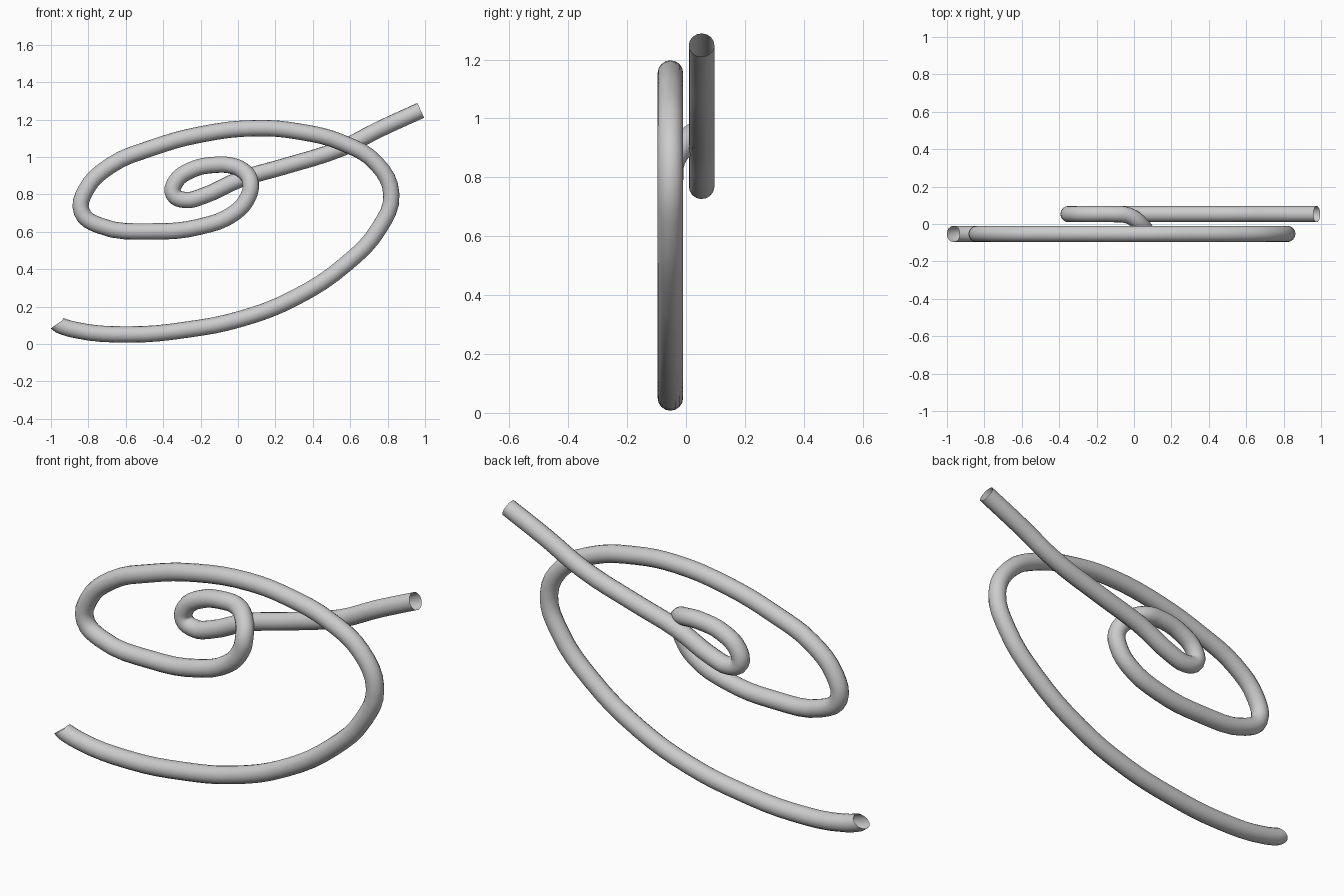
import bpy
from mathutils import Vector

if "Cube" in bpy.data.objects:
    bpy.data.objects.remove(bpy.data.objects["Cube"])

R = 0.0435
F, B = -0.053, 0.053   # front and back layers of the wire

# centre line as (x, z), outer end first
front_path = [(-0.965, 0.108), (-0.875, 0.076), (-0.58, 0.051), (-0.27, 0.077),
              (0.01, 0.133), (0.30, 0.245), (0.58, 0.43), (0.755, 0.62),
              (0.82, 0.80), (0.74, 0.965), (0.56, 1.075), (0.33, 1.135),
              (0.10, 1.154), (-0.20, 1.12), (-0.47, 1.045), (-0.68, 0.955),
              (-0.815, 0.82), (-0.835, 0.705), (-0.745, 0.635), (-0.46, 0.602),
              (-0.20, 0.628), (-0.02, 0.70), (0.053, 0.785)]
cross_path = [(0.068, -0.045, 0.86), (0.035, 0.0, 0.92), (-0.03, 0.045, 0.952)]
back_path = [(-0.12, 0.958), (-0.25, 0.93), (-0.335, 0.865), (-0.345, 0.80),
             (-0.285, 0.77), (-0.19, 0.79), (0.01, 0.88), (0.25, 0.95),
             (0.55, 1.045), (0.76, 1.15), (0.977, 1.249)]
points = ([(x, F, z) for x, z in front_path] + cross_path
          + [(x, B, z) for x, z in back_path])

# bent wire: round tube swept along the path, ends open
curve = bpy.data.curves.new("bent_wire", 'CURVE')
curve.dimensions = '3D'
curve.resolution_u = 4
curve.bevel_depth = R
curve.bevel_resolution = 6
curve.use_fill_caps = False
spline = curve.splines.new('BEZIER')
spline.bezier_points.add(len(points) - 1)
for bp, co in zip(spline.bezier_points, points):
    bp.co = co
    bp.handle_left_type = bp.handle_right_type = 'AUTO'
wire = bpy.data.objects.new("bent_wire", curve)
bpy.context.collection.objects.link(wire)
bpy.context.view_layer.update()

# slanted cut at the outer end
first = spline.bezier_points[0]
first.handle_left_type = first.handle_right_type = 'FREE'
slant = Vector((0.57, 0, -0.82)) * 0.012
first.handle_right = first.co + slant
first.handle_left = first.co - slant

# turn into a mesh with smooth shading
bpy.context.view_layer.objects.active = wire
wire.select_set(True)
bpy.ops.object.convert(target='MESH')
bpy.ops.object.shade_smooth_by_angle()
